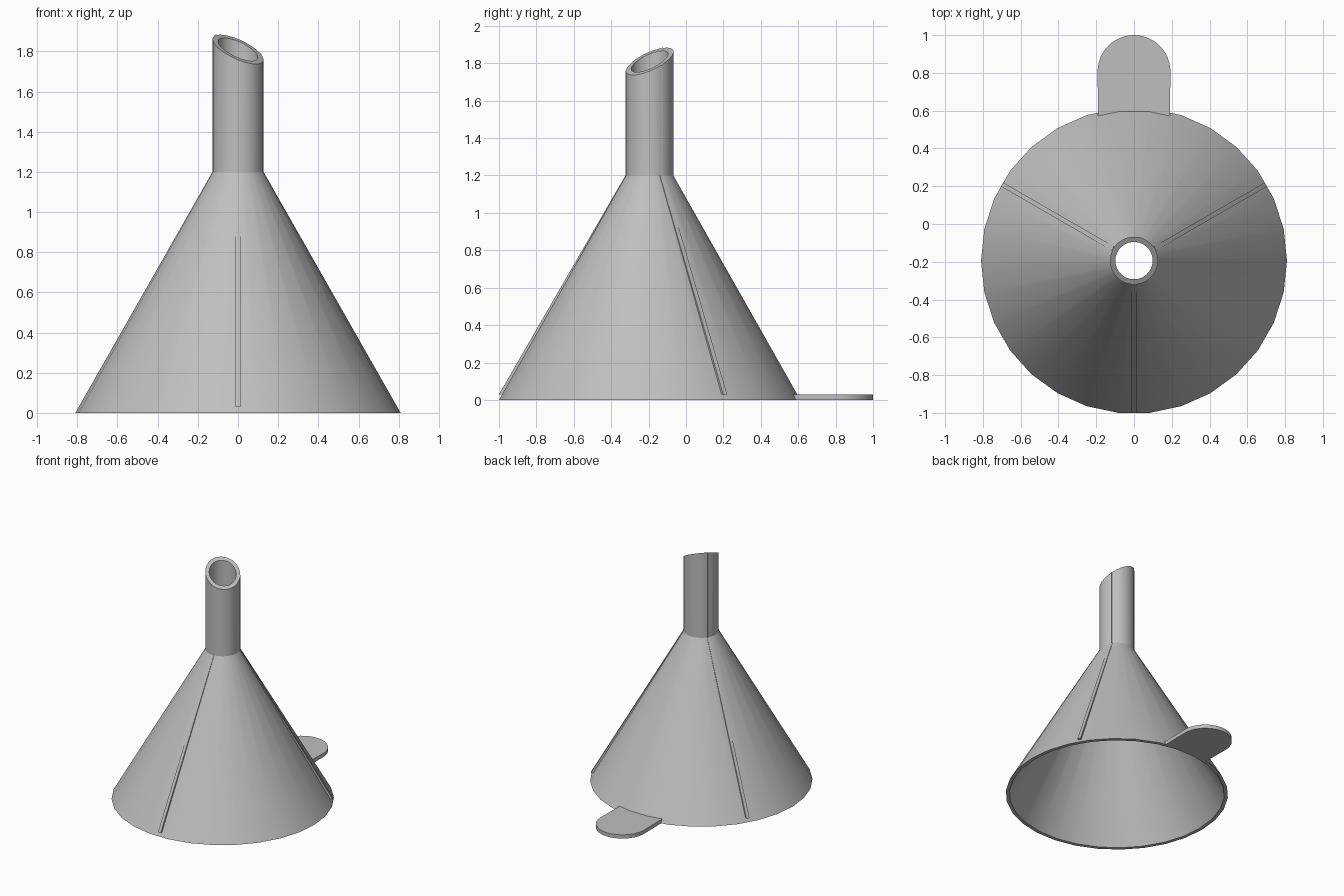
import bpy, bmesh
from math import sin, cos, pi, radians, tan

if "Cube" in bpy.data.objects:
    bpy.data.objects.remove(bpy.data.objects["Cube"])

SIDES = 30
CENTRE_Y = -0.194
NECK_Z, TIP_Z = 1.2, 1.81
SLOPE = tan(radians(30)) * cos(radians(45))

grey = bpy.data.materials.new("plain grey")
grey.use_nodes = True
colour = (0.52, 0.52, 0.52, 1)
grey.diffuse_color = colour
grey.node_tree.nodes["Principled BSDF"].inputs["Base Color"].default_value = colour


def tip_height(x, y):
    """Height of the slanted spout mouth, measured from the funnel axis."""
    return TIP_Z + SLOPE * (y - x)


def finish(bm, name, y=CENTRE_Y):
    bmesh.ops.recalc_face_normals(bm, faces=bm.faces)
    mesh = bpy.data.meshes.new(name)
    bm.to_mesh(mesh)
    bm.free()
    mesh.materials.append(grey)
    obj = bpy.data.objects.new(name, mesh)
    obj.location.y = y
    bpy.context.collection.objects.link(obj)
    bpy.ops.object.select_all(action="DESELECT")
    obj.select_set(True)
    bpy.context.view_layer.objects.active = obj
    bpy.ops.object.shade_smooth_by_angle(angle=radians(25))
    return obj


# Cone and spout: one hollow wall, None marks the slanted mouth
profile = [(0.81, 0), (0.127, NECK_Z), (0.127, None),
           (0.099, None), (0.099, NECK_Z), (0.783, 0)]
bm = bmesh.new()
rings = []
for r, z in profile:
    ring = []
    for i in range(SIDES):
        a = 2 * pi * i / SIDES
        x, y = r * cos(a), r * sin(a)
        ring.append(bm.verts.new((x, y, tip_height(x, y) if z is None else z)))
    rings.append(ring)
for k, ring in enumerate(rings):
    after = rings[(k + 1) % len(rings)]
    for i in range(SIDES):
        j = (i + 1) % SIDES
        bm.faces.new((ring[i], ring[j], after[j], after[i]))
finish(bm, "funnel_body")


def rib(name, angle, path, depth=0.012):
    """Square strip through (outer radius, height, half width) stations."""
    bm = bmesh.new()
    out = (cos(angle), sin(angle))
    stations = []
    for r, z, half in path:
        loop = []
        for rad, side in ((r, -half), (r, half), (r - depth, half), (r - depth, -half)):
            x = rad * out[0] - side * out[1]
            y = rad * out[1] + side * out[0]
            loop.append(bm.verts.new((x, y, tip_height(x, y) if z is None else z)))
        stations.append(loop)
    for low, high in zip(stations, stations[1:]):
        for i in range(4):
            j = (i + 1) % 4
            bm.faces.new((low[i], low[j], high[j], high[i]))
    bm.faces.new(stations[0])
    bm.faces.new(stations[-1])
    finish(bm, name)


# Three air ribs on the cone, continued as thinner ones up the spout
for label, degrees in (("front", 270), ("left", 30), ("right", 150)):
    a = radians(degrees)
    rib(label + "_cone_rib", a,
        [(0.806, 0.03, 0.012), (0.130, NECK_Z, 0.012)], depth=0.022)
    rib(label + "_spout_rib", a,
        [(0.130, NECK_Z - 0.01, 0.007), (0.130, None, 0.007)])

# Flat rounded tab at the back of the rim
HALF, THICK, ROUND_Y = 0.193, 0.03, 0.807
outline = [(HALF * cos(pi * i / 24), ROUND_Y + HALF * sin(pi * i / 24))
           for i in range(25)]
for degrees in (104, 96, 84, 76):
    a = radians(degrees)
    outline.append((0.785 * cos(a), CENTRE_Y + 0.785 * sin(a)))
bm = bmesh.new()
base = bm.faces.new([bm.verts.new((x, y, 0)) for x, y in outline])
lifted = bmesh.ops.extrude_face_region(bm, geom=[base], use_keep_orig=True)
bmesh.ops.translate(bm, vec=(0, 0, THICK),
                    verts=[v for v in lifted["geom"] if isinstance(v, bmesh.types.BMVert)])
finish(bm, "grip_tab", y=0)
